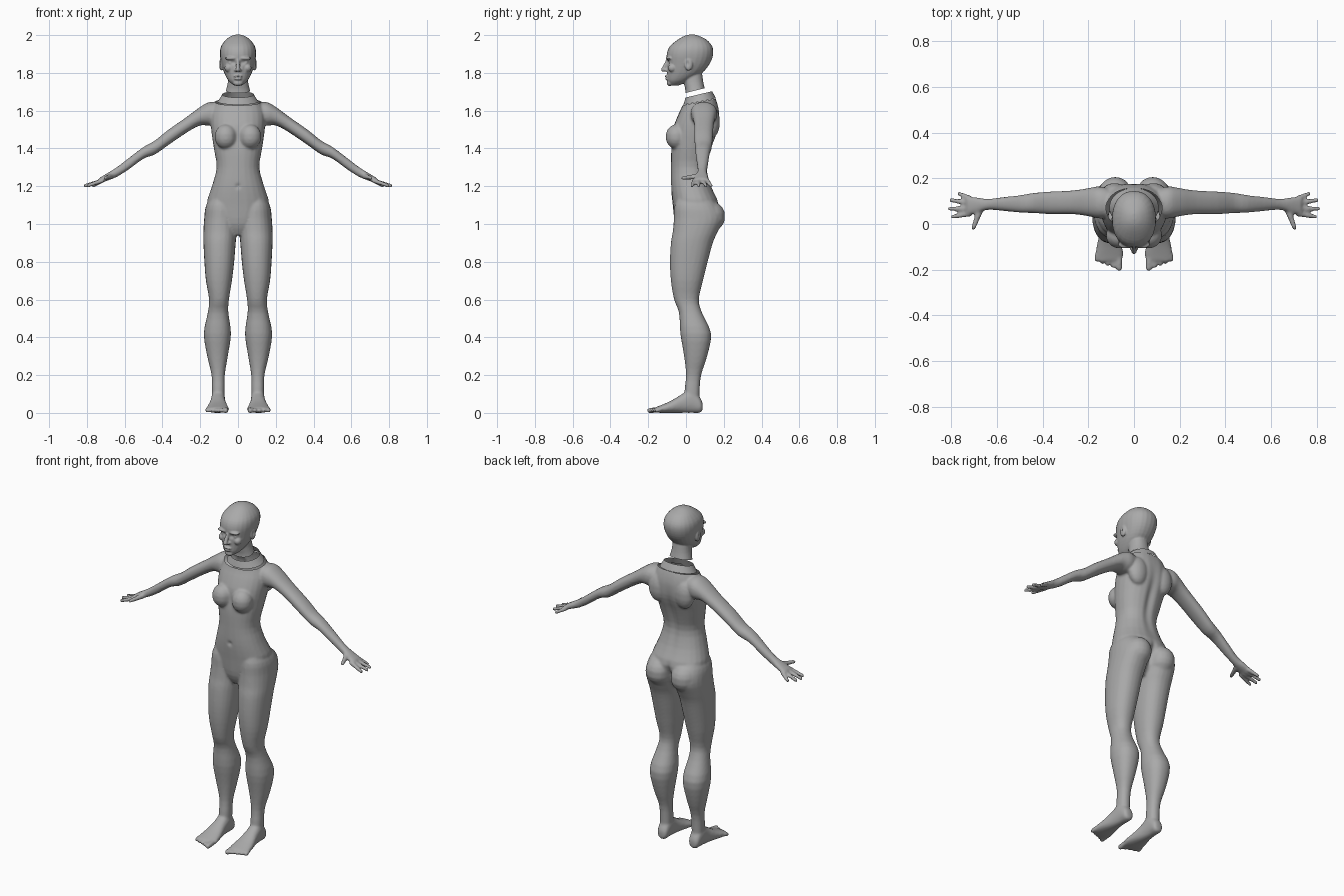
import bpy, bmesh, math
from mathutils import Vector, Matrix

default_cube = bpy.data.objects.get("Cube")
if default_cube:
    bpy.data.objects.remove(default_cube, do_unlink=True)

skin = bpy.data.materials.new("plain grey")
skin.use_nodes = True
grey = (0.4, 0.4, 0.4, 1)
skin.diffuse_color = grey
skin.node_tree.nodes["Principled BSDF"].inputs["Base Color"].default_value = grey


def smooth_rows(rows, steps=3):
    """Catmull-Rom interpolation between cross-section rows."""
    result = []
    last = len(rows) - 1
    for i in range(last):
        before, start, end, after = (rows[max(i - 1, 0)], rows[i], rows[i + 1], rows[min(i + 2, last)])
        for k in range(steps):
            t = k / steps
            result.append([s + t * ((e - b) / 2 + t * (b - 2.5 * s + 2 * e - a / 2
                           + t * (1.5 * (s - e) + (a - b) / 2)))
                           for b, s, e, a in zip(before, start, end, after)])
    return result + [list(rows[-1])]


def bridge(bm, rings, capped=True):
    """Skin a list of equal point rings, optionally closing both ends."""
    rings = [[bm.verts.new(co) for co in ring] for ring in rings]
    count = len(rings[0])
    for lower, upper in zip(rings, rings[1:]):
        for k in range(count):
            n = (k + 1) % count
            bm.faces.new((lower[k], lower[n], upper[n], upper[k]))
    if capped:
        bm.faces.new(rings[0])
        bm.faces.new(rings[-1])


def loft(bm, axis, rows, side=1, power=0.9, sides=24):
    """Closed tube; each row is a position on the axis plus two low/high extents."""
    others = [n for n in range(3) if n != axis]
    rings = []
    for place, low_a, high_a, low_b, high_b in smooth_rows(rows):
        ring = []
        for k in range(sides):
            angle = math.tau * k / sides
            c, s = math.cos(angle), math.sin(angle)
            co = Vector()
            co[axis] = place
            co[others[0]] = (low_a + high_a + math.copysign(abs(c) ** power, c) * (high_a - low_a)) / 2
            co[others[1]] = (low_b + high_b + math.copysign(abs(s) ** power, s) * (high_b - low_b)) / 2
            co.x *= side
            ring.append(co)
        rings.append(ring)
    bridge(bm, rings)


def capsule(bm, matrix, length, thick, thin, sides=14, steps=5):
    """Round-ended tapered rod along local z."""
    arcs = [math.pi / 2 * (k + 0.3) / steps for k in range(steps)]
    profile = [(-thick * math.cos(a), thick * math.sin(a)) for a in arcs]
    profile += [(length + thin * math.cos(a), thin * math.sin(a)) for a in reversed(arcs)]
    turns = [math.tau * k / sides for k in range(sides)]
    bridge(bm, [[matrix @ Vector((r * math.cos(t), r * math.sin(t), z)) for t in turns] for z, r in profile])


def ball(bm, centre, size, side=1):
    place = Matrix.Translation((centre[0] * side, centre[1], centre[2]))
    capsule(bm, place @ Matrix.Diagonal((*size, 1)), 0, 1, 1, sides=20)


def digit(bm, start, end, thick, thin, side=1):
    start, end = Vector(start), Vector(end)
    way = end - start
    turn = way.to_track_quat('Z', 'Y').to_matrix().to_4x4()
    capsule(bm, Matrix.Diagonal((side, 1, 1, 1)) @ Matrix.Translation(start) @ turn, way.length, thick, thin)


def fuse(name, bm, voxel, relax):
    """Merge overlapping parts into one smooth skin."""
    bmesh.ops.recalc_face_normals(bm, faces=bm.faces[:])
    mesh = bpy.data.meshes.new(name)
    bm.to_mesh(mesh)
    bm.free()
    obj = bpy.data.objects.new(name, mesh)
    bpy.context.collection.objects.link(obj)
    remesh = obj.modifiers.new("fuse", 'REMESH')
    remesh.mode = 'VOXEL'
    remesh.voxel_size = voxel
    soften = obj.modifiers.new("soften", 'SMOOTH')
    soften.factor = 0.5
    soften.iterations = relax
    evaluated = obj.evaluated_get(bpy.context.evaluated_depsgraph_get())
    fused = bpy.data.meshes.new_from_object(evaluated)
    obj.modifiers.clear()
    obj.data = fused
    return obj


def finish(obj, dents, cut_point, cut_normal, keep_above):
    """Push soft dents into the skin, then open it along a plane."""
    bm = bmesh.new()
    bm.from_mesh(obj.data)
    for centre, size, push in dents:
        centre, push = Vector(centre), Vector(push)
        for v in bm.verts:
            gap = v.co - centre
            if abs(gap.z) < 2.5 * size[2] and abs(gap.x) < 2.5 * size[0]:
                v.co += push * math.exp(-sum((g / s) ** 2 for g, s in zip(gap, size)))
    bmesh.ops.bisect_plane(bm, geom=bm.verts[:] + bm.edges[:] + bm.faces[:], plane_co=cut_point,
                           plane_no=cut_normal, clear_outer=not keep_above, clear_inner=keep_above)
    bm.to_mesh(obj.data)
    bm.free()
    paint(obj.data)


def paint(mesh):
    mesh.materials.clear()
    mesh.materials.append(skin)
    for face in mesh.polygons:
        face.use_smooth = True
        face.material_index = 0


# Torso
body = bmesh.new()
torso = [(.94, .035, -.03, .09), (1, .12, -.058, .14), (1.1, .165, -.07, .175), (1.2, .138, -.08, .135),
         (1.3, .113, -.08, .113), (1.4, .128, -.078, .137), (1.5, .142, -.07, .172),
         (1.57, .145, -.045, .178), (1.62, .133, -.022, .172), (1.67, .108, -.005, .155), (1.71, .08, .02, .13)]
loft(body, 2, [(z, -w, w, front, back) for z, w, front, back in torso])

leg = [(1.18, .05, .12, -.03, .1), (1.1, .012, .168, -.06, .165), (1.03, .003, .179, -.064, .195),
       (.96, .006, .183, -.07, .168), (.9, .012, .183, -.08, .142), (.8, .02, .178, -.085, .115),
       (.7, .032, .17, -.08, .09), (.6, .048, .153, -.063, .068), (.53, .051, .16, -.037, .085),
       (.42, .037, .181, -.03, .133), (.3, .054, .163, -.01, .112), (.2, .07, .14, 0, .08),
       (.11, .071, .138, -.008, .072), (.04, .075, .135, 0, .07)]
foot = [(.088, .088, .12, .015, .05), (.075, .073, .135, .001, .08), (.03, .069, .141, 0, .13),
        (-.02, .066, .146, 0, .1), (-.08, .055, .16, 0, .064), (-.13, .047, .169, 0, .042),
        (-.162, .052, .165, .002, .03)]
arm = [(.09, .03, .15, 1.53, 1.64), (.15, .024, .165, 1.52, 1.646), (.2, .034, .157, 1.522, 1.62),
       (.27, .043, .147, 1.485, 1.568), (.37, .043, .142, 1.417, 1.498), (.44, .048, .136, 1.368, 1.442),
       (.5, .05, .126, 1.346, 1.408), (.58, .058, .117, 1.288, 1.348), (.64, .062, .11, 1.25, 1.302),
       (.69, .048, .117, 1.23, 1.27), (.735, .036, .124, 1.213, 1.243)]
fingers = [(.044, .795, .032), (.067, .809, .067), (.092, .801, .104), (.113, .765, .132)]
for side in (1, -1):
    # Legs, feet and toes
    loft(body, 2, leg, side)
    loft(body, 1, foot, side)
    for k in range(5):
        x = .065 + k * .0245
        r = .015 if k == 0 else .0115
        digit(body, (x, -.14, .018), (x, -.191 + .009 * k, .0125), r, r, side)
    # Arms, hands and fingers
    loft(body, 0, arm, side)
    for base, reach, tip in fingers:
        digit(body, (.72, base, 1.229), (reach, tip, 1.203), .0125, .0098, side)
    digit(body, (.675, .06, 1.252), (.704, -.018, 1.243), .016, .01, side)
    # Chest, buttocks, shoulder blades
    ball(body, (.064, -.05, 1.462), (.06, .058, .066), side)
    ball(body, (.082, .12, 1.04), (.08, .088, .085), side)
    ball(body, (.085, .135, 1.54), (.06, .045, .085), side)
body_object = fuse("body", body, .007, 4)
# Spine groove, cleft, navel and breastbone, then the neckline
finish(body_object, [((0, .16, 1.38), (.022, .08, .16), (0, -.014, 0)),
                     ((0, .2, 1.03), (.016, .09, .06), (0, -.03, 0)),
                     ((0, -.08, 1.2), (.012, .03, .012), (0, .008, 0)),
                     ((0, -.1, 1.46), (.02, .05, .05), (0, .008, 0))],
       (0, -.02, 1.628), (0, -.2, 1), keep_above=False)

# Head, neck and face
head = bmesh.new()
neck = [(1.64, .085, -.012, .12), (1.7, .066, -.003, .104), (1.75, .054, -.012, .092), (1.8, .05, -.02, .085)]
skull = [(1.734, .022, -.084, -.035), (1.758, .05, -.098, .015), (1.8, .073, -.1, .085), (1.85, .088, -.101, .127),
         (1.9, .096, -.102, .144), (1.94, .09, -.086, .139), (1.975, .065, -.045, .11), (1.996, .034, -.008, .068),
         (2.003, .01, .02, .045)]
for part in (neck, skull):
    loft(head, 2, [(z, -w, w, front, back) for z, w, front, back in part])
digit(head, (0, -.1, 1.865), (0, -.119, 1.818), .008, .013)
ball(head, (0, -.1, 1.782), (.024, .014, .0065))
ball(head, (0, -.099, 1.769), (.021, .013, .007))
ball(head, (0, -.085, 1.746), (.026, .017, .016))
face_dents = [((0, -.115, 1.7755), (.022, .02, .0035), (0, .006, 0))]
for side in (1, -1):
    # Nostrils, brows, cheeks, eyes and ears
    ball(head, (.011, -.106, 1.814), (.009, .01, .007), side)
    ball(head, (.036, -.09, 1.877), (.034, .018, .009), side)
    ball(head, (.05, -.072, 1.826), (.022, .024, .022), side)
    ball(head, (.038, -.079, 1.853), (.015, .016, .01), side)
    ball(head, (.089, .014, 1.846), (.011, .022, .034), side)
    face_dents.append(((side * .024, -.1, 1.855), (.015, .03, .012), (0, .008, 0)))
    face_dents.append(((side * .1, .008, 1.85), (.01, .009, .016), (-side * .008, 0, 0)))
head_object = fuse("head", head, .0045, 3)
finish(head_object, face_dents, (0, 0, 1.694), (0, -.25, 1), keep_above=True)

# Loose collar strip between the neck and the torso
collar = bmesh.new()
strip = []
for rx, ry, middle, height, tilt in ((.108, .086, .072, 1.648, .2), (.094, .078, .07, 1.668, .22),
                                     (.084, .07, .068, 1.686, .24)):
    turns = [math.tau * k / 48 for k in range(48)]
    strip.append([(rx * math.cos(t), middle + ry * math.sin(t), height + ry * tilt * math.sin(t)) for t in turns])
bridge(collar, strip, capped=False)
collar_mesh = bpy.data.meshes.new("collar")
collar.to_mesh(collar_mesh)
collar.free()
paint(collar_mesh)
bpy.context.collection.objects.link(bpy.data.objects.new("collar", collar_mesh))
